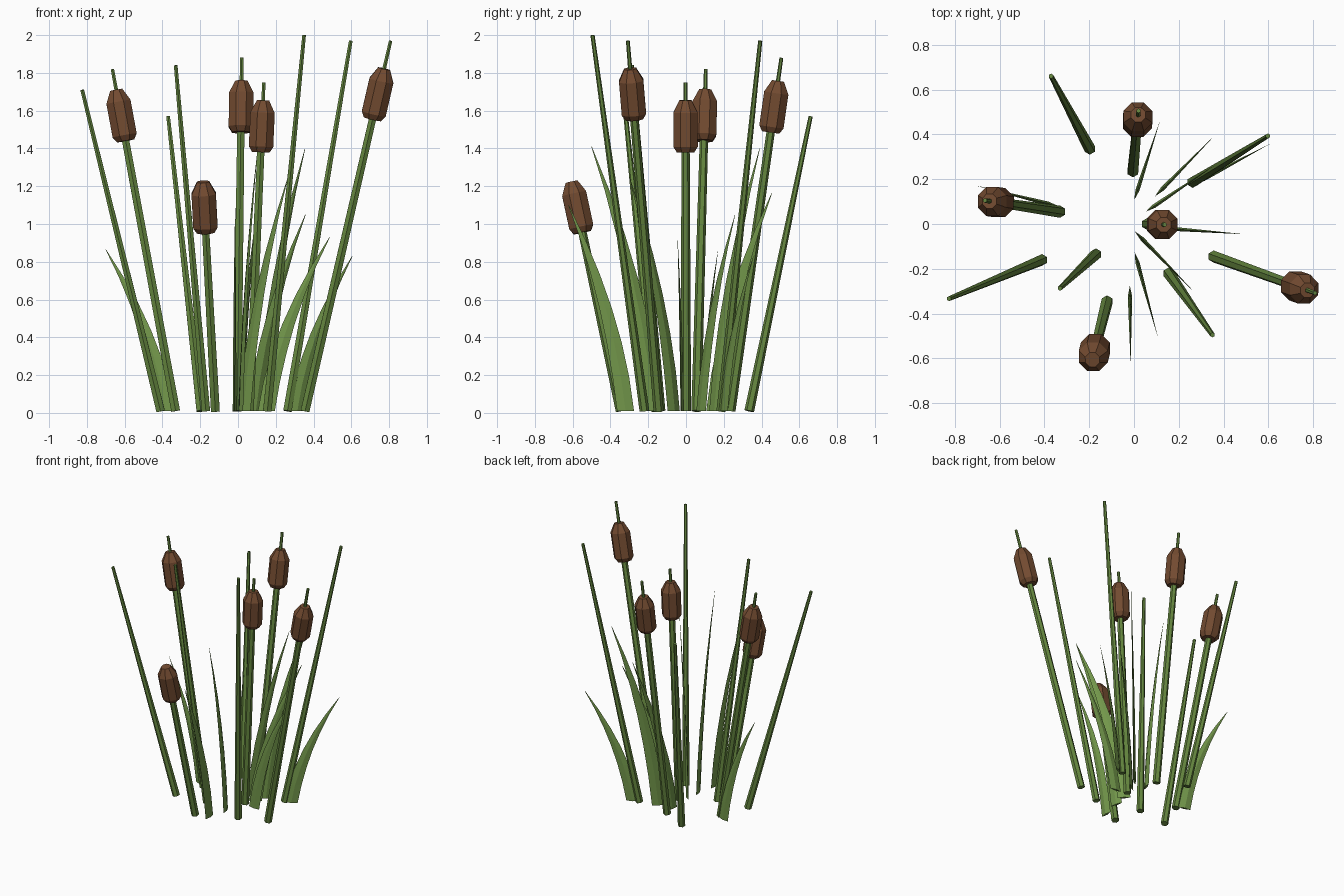
import bpy, bmesh
from mathutils import Vector

if "Cube" in bpy.data.objects:
    bpy.data.objects.remove(bpy.data.objects["Cube"])


def material(name, rgb):
    m = bpy.data.materials.new(name)
    m.diffuse_color = (*rgb, 1)
    m.use_nodes = True
    m.node_tree.nodes["Principled BSDF"].inputs["Base Color"].default_value = m.diffuse_color
    return m


STEM = material("stem_green", (0.13, 0.24, 0.05))
LEAF = material("leaf_green", (0.17, 0.31, 0.07))
BROWN = material("seed_brown", (0.17, 0.07, 0.03))


def finish(name, bm, mat):
    bmesh.ops.recalc_face_normals(bm, faces=bm.faces)
    me = bpy.data.meshes.new(name)
    bm.to_mesh(me)
    bm.free()
    me.materials.append(mat)
    bpy.context.collection.objects.link(bpy.data.objects.new(name, me))


def loft(bm, rings):
    # Skin a list of vertex rings and cap both ends
    rows = [[bm.verts.new(p) for p in ring] for ring in rings]
    n = len(rows[0])
    for a, b in zip(rows, rows[1:]):
        for i in range(n):
            bm.faces.new((a[i], a[(i + 1) % n], b[(i + 1) % n], b[i]))
    bm.faces.new(rows[0])
    bm.faces.new(rows[-1])


def lathe(name, base, axis, profile, sides, mat):
    # Turned shape along a leaning axis; profile is (distance, radius)
    from math import sin, cos, pi
    q = Vector((0, 0, 1)).rotation_difference(axis)
    rings = []
    for d, r in profile:
        ang = [2 * pi * (i + 0.5) / sides for i in range(sides)]
        rings.append([base + q @ Vector((r * cos(a), r * sin(a), d)) for a in ang])
    bm = bmesh.new()
    loft(bm, rings)
    finish(name, bm, mat)


# Cattails: base xy, point on the axis, head bottom z, stalk tip z
cattails = [
    ((-0.005, 0.235), (0.02, 0.505, 1.88), 1.485, 1.88),
    ((-0.33, 0.055), (-0.665, 0.105, 1.82), 1.44, 1.82),
    ((-0.12, -0.345), (-0.185, -0.605, 1.22), 0.955, None),
    ((0.355, -0.145), (0.808, -0.308, 1.97), 1.555, 1.97),
    ((0.06, 0.0), (0.137, -0.003, 1.75), 1.38, 1.75),
]
for i, (b, t, hz, tip) in enumerate(cattails, 1):
    base = Vector((*b, 0.01))
    axis = (Vector(t) - base).normalized()
    h = (hz - 0.01) / axis.z
    lathe(f"cattail_stem_{i}", base, axis, [(0, 0.027), (h + 0.05, 0.022)], 6, STEM)
    lathe(f"seed_head_{i}", base, axis,
          [(h, 0.05), (h + 0.03, 0.07), (h + 0.21, 0.07), (h + 0.275, 0.035)], 8, BROWN)
    if tip:
        lathe(f"stalk_tip_{i}", base, axis,
              [(h + 0.2, 0.012), ((tip - 0.01) / axis.z, 0.01)], 6, STEM)

# Plain reeds: base xy, top
reeds = [
    ((-0.41, -0.16), (-0.825, -0.333, 1.71)),
    ((-0.17, -0.135), (-0.33, -0.287, 1.84)),
    ((-0.197, 0.335), (-0.37, 0.66, 1.57)),
    ((0.155, -0.22), (0.35, -0.495, 2.0)),
    ((0.262, 0.187), (0.597, 0.393, 1.97)),
]
for i, (b, t) in enumerate(reeds, 1):
    base = Vector((*b, 0.01))
    d = Vector(t) - base
    lathe(f"reed_{i}", base, d.normalized(), [(0, 0.026), (d.length, 0.011)], 6, STEM)

# Curved leaf blades, flat in the plane they lean in: base xy, tip
blades = [
    ((0.015, 0.15), (0.114, 0.455, 1.165)),
    ((0.125, 0.155), (0.355, 0.39, 1.4)),
    ((0.09, 0.08), (0.357, 0.26, 1.05)),
    ((0.31, 0.2), (0.605, 0.357, 0.83)),
    ((0.15, -0.02), (0.485, -0.045, 0.93)),
    ((0.035, -0.065), (0.265, -0.3, 1.25)),
    ((0.015, -0.17), (0.105, -0.5, 1.41)),
    ((-0.018, -0.32), (-0.015, -0.622, 1.1)),
    ((-0.38, 0.09), (-0.70, 0.17, 0.865)),
]
WIDTHS = [0.09, 0.088, 0.08, 0.066, 0.048, 0.026, 0.003]
for i, (b, t) in enumerate(blades, 1):
    base, lean = Vector((*b, 0.01)), Vector((t[0] - b[0], t[1] - b[1], 0))
    u = lean.normalized()
    side = Vector((-u.y, u.x, 0))
    rings = []
    for k, w in enumerate(WIDTHS):
        s = k / (len(WIDTHS) - 1)
        c = base + lean * (0.4 * s + 0.6 * s * s) + Vector((0, 0, (t[2] - 0.01) * s))
        th = 0.009 * w / 0.09
        rings.append([c + u * w / 2, c + side * th, c - u * w / 2, c - side * th])
    bm = bmesh.new()
    loft(bm, rings)
    finish(f"leaf_blade_{i}", bm, LEAF)
